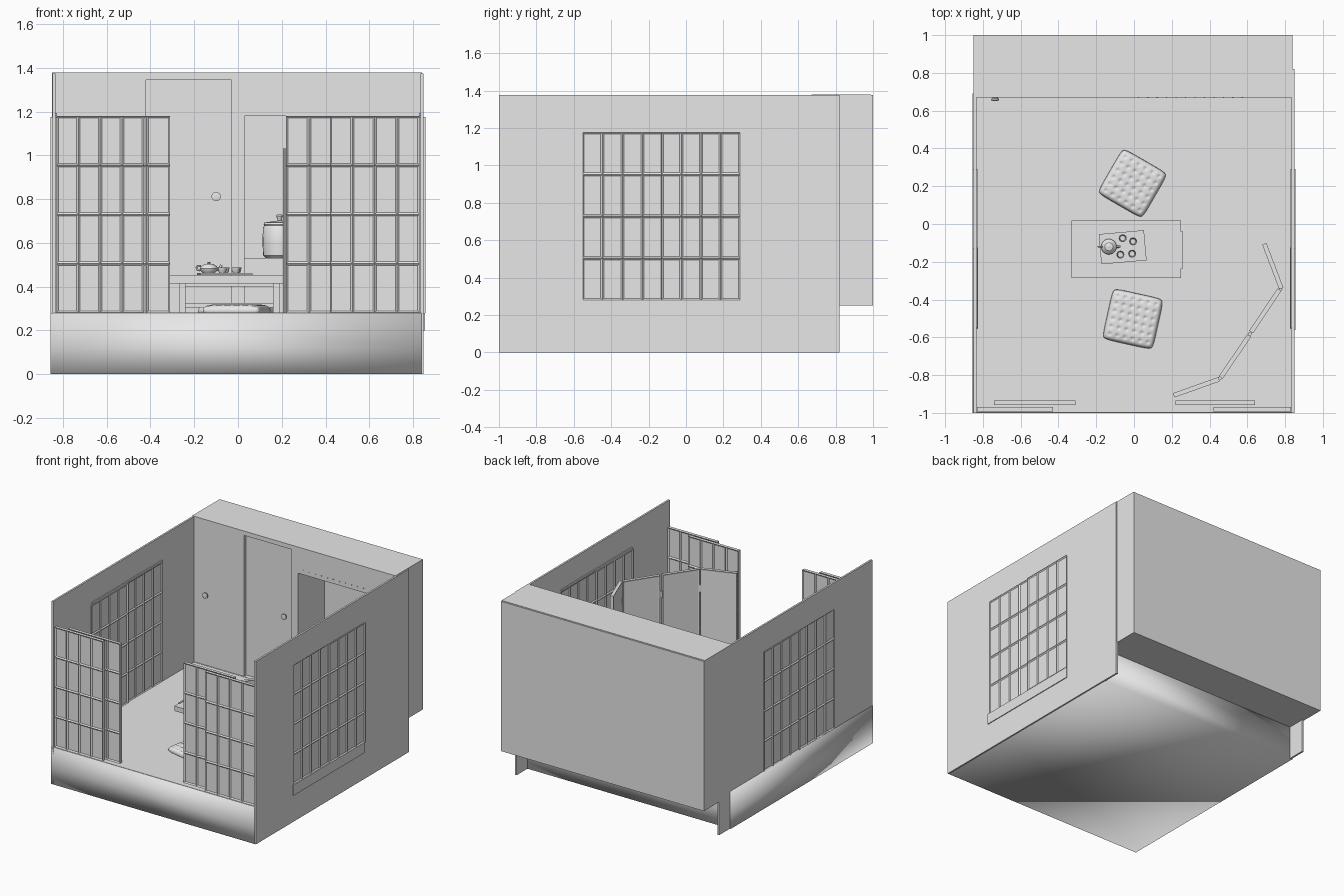
import bpy, bmesh, math
from mathutils import Matrix, Vector

old = bpy.data.objects.get("Cube")
if old:
    bpy.data.objects.remove(old, do_unlink=True)

grey = bpy.data.materials.new("plain_grey")
grey.use_nodes = True
grey.diffuse_color = (0.8, 0.8, 0.8, 1)
grey.node_tree.nodes["Principled BSDF"].inputs["Base Color"].default_value = (0.8, 0.8, 0.8, 1)


def finish(name, bm, loc=(0, 0, 0), turn=0, smooth=None):
    bmesh.ops.recalc_face_normals(bm, faces=bm.faces)
    mesh = bpy.data.meshes.new(name)
    bm.to_mesh(mesh)
    bm.free()
    mesh.materials.append(grey)
    if smooth is not None:
        mesh.polygons.foreach_set("use_smooth", [True] * len(mesh.polygons))
        if smooth < 180:
            mesh.set_sharp_from_angle(angle=math.radians(smooth))
    ob = bpy.data.objects.new(name, mesh)
    ob.location = loc
    ob.rotation_euler.z = math.radians(turn)
    bpy.context.collection.objects.link(ob)
    return ob


def cube_bm(size):
    bm = bmesh.new()
    bmesh.ops.create_cube(bm, size=1, matrix=Matrix.Diagonal((*size, 1)))
    return bm


def box(name, x, y, z):
    """Box from its (low, high) range on each axis."""
    spans = (x, y, z)
    return finish(name, cube_bm([b - a for a, b in spans]), [(a + b) / 2 for a, b in spans])


def lattice(name, loc, size, turn=0, cols=4, rows=4, bar=0.012, depth=0.007):
    """Upright panel with a grid of recessed cells on both faces."""
    bm = cube_bm(size)
    for axis, count in ((0, cols), (2, rows)):
        for i in range(1, count):
            co, no = Vector(), Vector()
            co[axis] = (i / count - 0.5) * size[axis]
            no[axis] = 1
            bmesh.ops.bisect_plane(bm, geom=bm.verts[:] + bm.edges[:] + bm.faces[:],
                                   plane_co=co, plane_no=no)
    bm.normal_update()
    cells = [f for f in bm.faces if abs(f.normal.y) > 0.9]
    bmesh.ops.inset_individual(bm, faces=cells, thickness=bar, depth=-depth)
    return finish(name, bm, loc, turn)


def lathe(name, profile, loc, steps=24):
    bm = bmesh.new()
    verts = [bm.verts.new((r, 0, z)) for r, z in profile]
    edges = [bm.edges.new(p) for p in zip(verts, verts[1:])]
    bmesh.ops.spin(bm, geom=verts + edges, axis=(0, 0, 1), cent=(0, 0, 0),
                   angle=math.tau, steps=steps)
    bmesh.ops.remove_doubles(bm, verts=bm.verts, dist=0.0002)
    return finish(name, bm, loc, smooth=40)


def tube(name, points, radius):
    curve = bpy.data.curves.new(name, "CURVE")
    curve.dimensions = "3D"
    curve.bevel_depth = radius
    curve.bevel_resolution = 2
    curve.use_fill_caps = True
    curve.resolution_u = 6
    spline = curve.splines.new("BEZIER")
    spline.bezier_points.add(len(points) - 1)
    for p, co in zip(spline.bezier_points, points):
        p.co = co
        p.handle_left_type = p.handle_right_type = "AUTO"
    curve.materials.append(grey)
    bpy.context.collection.objects.link(bpy.data.objects.new(name, curve))


FLOOR, TOP, HEAD = 0.281, 1.375, 1.18

# Softly shaded platform with a belt edge, and the floor on it
bm = cube_bm((1.695, 1.69, 0.279))
bmesh.ops.bisect_plane(bm, geom=bm.verts[:] + bm.edges[:] + bm.faces[:],
                       plane_co=(0, 0, -0.02), plane_no=(0, 0, 1))
finish("platform", bm, (-0.0085, -0.155, 0.1395), smooth=180)
box("floor", (-0.838, 0.838), (-0.998, 0.69), (0.27, FLOOR))

# Side walls, each with a window opening and two sliding lattice panels
for s, side in ((-1, "right"), (1, "left")):
    wx = tuple(sorted((s * 0.835, s * 0.849)))
    box(side + "_wall_front", wx, (-1, -0.55), (0, TOP))
    box(side + "_wall_back", wx, (0.285, 0.82), (0, TOP))
    box(side + "_wall_below_window", wx, (-0.55, 0.285), (0, 0.28))
    box(side + "_wall_above_window", wx, (-0.55, 0.285), (1.175, TOP))
    lattice(side + "_window_inner", (s * 0.837, -0.34, 0.728), (0.43, 0.024, 0.897), 90)
    lattice(side + "_window_outer", (s * 0.844, 0.08, 0.728), (0.42, 0.024, 0.897), 90)
    box(side + "_window_rail", tuple(sorted((s * 0.828, s * 0.836))), (-0.55, 0.29), (1.18, 1.195))
    # Front sliding screens, one track behind the other
    outer, inner = (0.625, 0.43) if s > 0 else (-0.63, -0.525)
box("left_window_sill", (0.84, 0.855), (-0.56, 0.29), (0.2, 0.28))
for name, x0, x1, y in (("front_screen_right_outer", -0.83, -0.43, -0.98),
                        ("front_screen_right_inner", -0.74, -0.31, -0.947),
                        ("front_screen_left_outer", 0.42, 0.83, -0.98),
                        ("front_screen_left_inner", 0.22, 0.64, -0.947)):
    lattice(name, ((x0 + x1) / 2, y, (FLOOR + HEAD) / 2), (x1 - x0, 0.024, HEAD - FLOOR))

# Closet and alcove block along the back
box("back_wall", (-0.85, 0.84), (0.985, 1), (0.25, TOP))
box("back_block_bottom", (-0.85, 0.84), (0.67, 0.99), (0.25, 0.283))
box("back_block_roof", (-0.85, 0.84), (0.67, 0.99), (1.345, 1.378))
for name, x in (("block_side_right", (-0.85, -0.83)), ("block_side_left", (0.83, 0.84)),
                ("block_divider", (-0.03, 0.03))):
    box(name, x, (0.672, 0.99), (0.26, 1.35))
box("alcove_lintel", (0.02, 0.835), (0.672, 0.70), (HEAD, 1.35))
box("alcove_ceiling", (0.02, 0.835), (0.69, 0.99), (HEAD, 1.2))
box("alcove_counter", (0.02, 0.835), (0.685, 0.99), (0.27, 0.53))
box("closet_door_right", (-0.83, -0.42), (0.674, 0.694), (0.282, 1.346))
box("closet_door_left", (-0.43, -0.03), (0.702, 0.722), (0.282, 1.346))
for x, y in ((-0.735, 0.674), (-0.1, 0.702)):
    knob = lathe("door_knob", [(0, 0), (0.014, 0), (0.014, 0.008), (0.021, 0.012),
                               (0.021, 0.02), (0, 0.024)], (x, y, 0.812))
    knob.rotation_euler.x = math.pi / 2
for i in range(12):
    box("lintel_stud", (0.02 + i * 0.05, 0.026 + i * 0.05), (0.668, 0.674), (1.208, 1.214))

# Lidded jar on the alcove counter
lathe("lidded_jar", [(0, 0), (0.062, 0), (0.075, 0.012), (0.078, 0.07), (0.076, 0.14),
                     (0.07, 0.15), (0.073, 0.155), (0.07, 0.163), (0.02, 0.17), (0.009, 0.172),
                     (0.012, 0.185), (0.016, 0.194), (0.01, 0.2), (0, 0.2)], (0.19, 0.84, 0.53))

# Folding screen of four hinged leaves
leaves = [((0.21, -0.907), (0.45, -0.822)), ((0.46, -0.812), (0.61, -0.59)),
          ((0.62, -0.572), (0.77, -0.348)), ((0.78, -0.342), (0.69, -0.105))]
for i, (a, b) in enumerate(leaves):
    a, b = Vector(a), Vector(b)
    mid, run = (a + b) / 2, b - a
    lattice("folding_screen_leaf", (mid.x, mid.y, 0.657), (run.length, 0.024, 0.75),
            math.degrees(math.atan2(run.y, run.x)), 1, 1, 0.014, 0.003)
    if i < 3:
        joint = (b + Vector(leaves[i + 1][0])) / 2
        for z in (0.42, 0.86):
            lathe("screen_hinge", [(0, 0), (0.01, 0), (0.01, 0.05), (0, 0.05)],
                  (joint.x, joint.y, z), 10)

# Low table
box("table_top", (-0.33, 0.25), (-0.285, 0.018), (0.415, 0.452))
for x in (-0.333, 0.247):
    box("table_end_trim", (x, x + 0.012), (-0.235, -0.04), (0.412, 0.456))
for x in (-0.27, 0.16):
    for y in (-0.26, -0.035):
        box("table_leg", (x, x + 0.03), (y, y + 0.03), (FLOOR, 0.416))
    box("table_foot_rail", (x, x + 0.03), (-0.26, -0.005), (0.3, 0.328))
for y in (-0.253, -0.027):
    box("table_apron", (-0.26, 0.18), (y, y + 0.015), (0.4, 0.416))
box("table_stretcher", (-0.26, 0.18), (-0.15, -0.115), (0.305, 0.325))

# Tray, teapot and cups
finish("tray", cube_bm((0.24, 0.16, 0.009)), (-0.06, -0.123, 0.457), 5)
lathe("teapot", [(0, 0), (0.026, 0), (0.038, 0.012), (0.041, 0.022), (0.036, 0.033), (0.024, 0.039),
                 (0.022, 0.042), (0.006, 0.044), (0.008, 0.05), (0, 0.053)], (-0.133, -0.12, 0.461))
tube("teapot_spout", [(-0.098, -0.12, 0.476), (-0.083, -0.12, 0.486), (-0.075, -0.12, 0.499)], 0.006)
tube("teapot_handle", [(-0.168, -0.12, 0.494), (-0.187, -0.12, 0.493), (-0.186, -0.12, 0.478),
                       (-0.172, -0.12, 0.474)], 0.004)
for x, y in ((-0.06, -0.075), (-0.005, -0.092), (-0.072, -0.162), (-0.01, -0.157)):
    lathe("tea_cup", [(0, 0), (0.012, 0), (0.018, 0.008), (0.021, 0.027), (0.018, 0.027),
                      (0.014, 0.009), (0, 0.007)], (x, y, 0.461), 16)


# Tufted floor cushions
def cushion(name, loc, turn, half=0.137, tufts=6):
    bm = bmesh.new()
    bmesh.ops.create_grid(bm, x_segments=48, y_segments=48, size=half)
    pitch = 2 * half / (tufts + 0.6)
    for v in bm.verts:
        u, w = v.co.x / half, v.co.y / half
        puff = max(0, (1 - abs(u) ** 8) * (1 - abs(w) ** 8)) ** 0.5
        dx = (v.co.x / pitch + 0.5 * tufts) % 1 - 0.5
        dy = (v.co.y / pitch + 0.5 * tufts) % 1 - 0.5
        dip = 0.009 * math.exp(-(dx * dx + dy * dy) / 0.04)
        # Pull the corners in to round them
        pull = 1 - 0.06 * abs(u * w) ** 6
        v.co = (v.co.x * pull, v.co.y * pull, 0.008 + (0.03 - dip) * puff)
    rim = [e for e in bm.edges if e.is_boundary]
    skirt = bmesh.ops.extrude_edge_only(bm, edges=rim)["geom"]
    for v in skirt:
        if isinstance(v, bmesh.types.BMVert):
            v.co = (v.co.x * 0.97, v.co.y * 0.97, 0)
    finish(name, bm, loc, turn, smooth=60)


cushion("cushion_back", (-0.008, 0.215, FLOOR), -30)
cushion("cushion_front", (-0.006, -0.503, FLOOR), -12.5)
